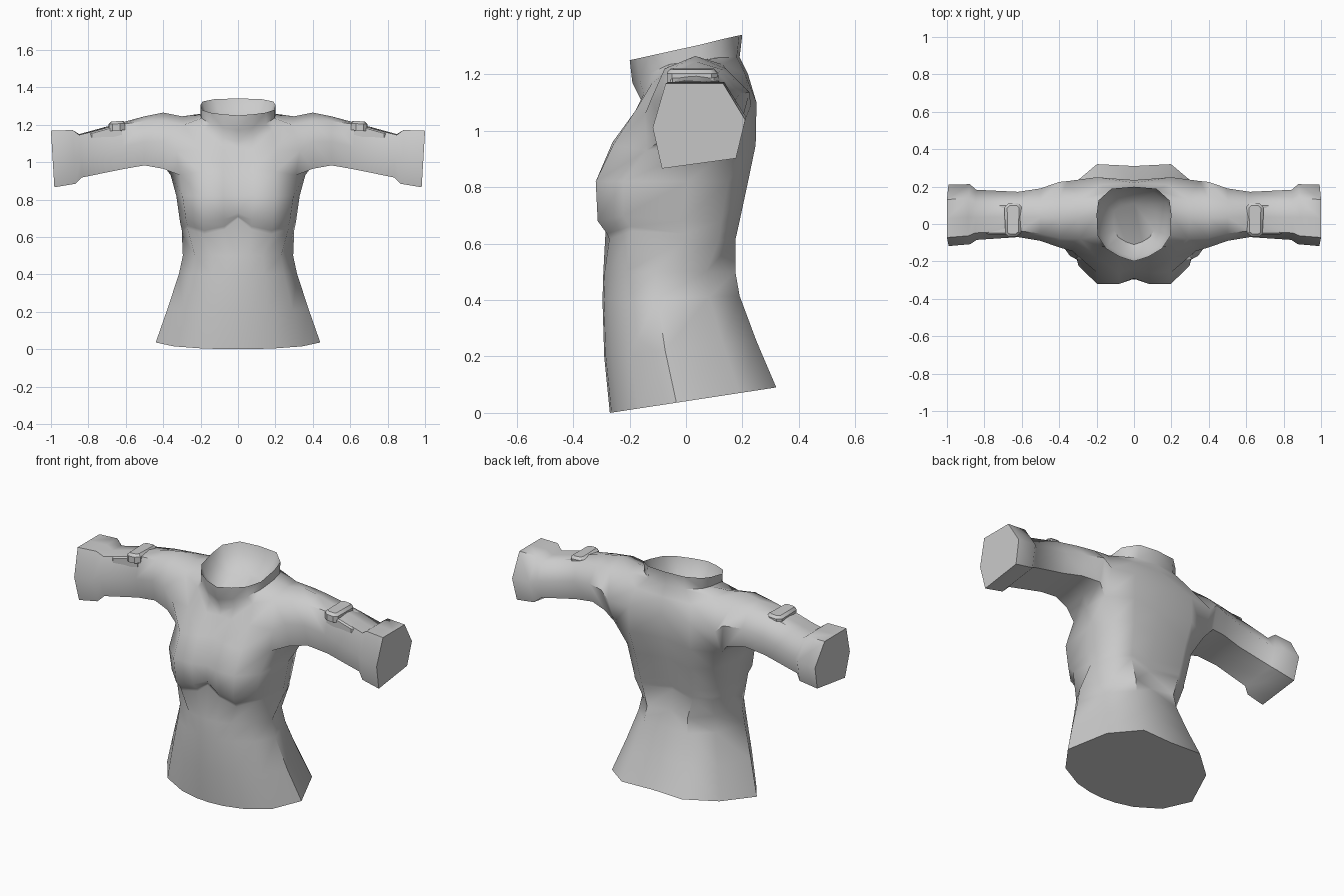
import bpy
import bmesh
import math
from mathutils import Vector

if "Cube" in bpy.data.objects:
    bpy.data.objects.remove(bpy.data.objects["Cube"], do_unlink=True)

fabric = bpy.data.materials.new("plain grey fabric")
fabric.use_nodes = True
grey = (0.6, 0.6, 0.6, 1)
fabric.diffuse_color = grey
fabric.node_tree.nodes["Principled BSDF"].inputs["Base Color"].default_value = grey


def finish(bm, name, angle):
    """Mirror the left half, turn the mesh into an object and shade it."""
    bmesh.ops.mirror(bm, geom=bm.verts[:] + bm.edges[:] + bm.faces[:],
                     axis='X', merge_dist=0.001)
    bmesh.ops.recalc_face_normals(bm, faces=bm.faces[:])
    mesh = bpy.data.meshes.new(name)
    bm.to_mesh(mesh)
    bm.free()
    mesh.materials.append(fabric)
    obj = bpy.data.objects.new(name, mesh)
    bpy.context.scene.collection.objects.link(obj)
    bpy.ops.object.select_all(action='DESELECT')
    obj.select_set(True)
    bpy.context.view_layer.objects.active = obj
    bpy.ops.object.shade_smooth_by_angle(angle=math.radians(angle))
    return obj


def bridge(bm, low, high, closed=False):
    """Join two rows of vertices with quads."""
    count = len(low)
    for i in range(count if closed else count - 1):
        j = (i + 1) % count
        bm.faces.new((low[i], low[j], high[j], high[i]))


# Half outlines from front centre round to back centre: (width, depth) shares
BELLY = [(0, 0), (.2, .01), (.45, .05), (.78, .17),
         (1, .4), (.8, .78), (.45, 1), (0, 1)]
BUST = [(0, 0), (.24, 0), (.6, 0), (.9, .18),
        (1, .6), (.85, .87), (.55, 1), (0, 1)]


def outline(shape, z, slope, width, front, back, dent, spine, lift):
    """Half a torso ring with optional cleavage and spine hollows."""
    points = []
    for i, (u, v) in enumerate(shape):
        y = front + v * (back - front)
        height = z + slope * (y - front)
        if i == 0:
            y += dent
            height += lift
        elif i == 1:
            height += lift * 0.3
        elif i == 3:
            height += lift * 0.35
        elif i == len(shape) - 1:
            y -= spine
        points.append(Vector((u * width, y, height)))
    return points


rings = [
    outline(BELLY, 0, .153, .44, -.27, .32, 0, .01, 0),
    outline(BELLY, .2, .1, .375, -.29, .25, 0, .01, 0),
    outline(BELLY, .4, .03, .315, -.296, .19, 0, .01, 0),
    outline(BELLY, .5, 0, .295, -.293, .175, 0, .03, 0),
    outline(BUST, .615, 0, .3, -.272, .175, -.01, .05, .085),
    outline(BUST, .635, 0, .3, -.28, .18, 0, .05, .075),
    outline(BUST, .68, 0, .31, -.313, .19, .02, .05, .05),
    outline(BUST, .82, 0, .33, -.32, .22, .03, .04, 0),
]

# Chest and shoulder rings around the arm opening
ARMPIT = [(0, -.235, .97), (.08, -.26, .96), (.2, -.258, .95), (.31, -.14, .93),
          (.36, .03, .93), (.35, .17, .94), (.2, .247, .95), (0, .21, .95)]
CHEST = [(0, -.17, 1.07), (.08, -.18, 1.07), (.2, -.18, 1.07), (.33, -.145, 1.06),
         (.36, .03, 1.08), (.35, .23, 1.09), (.2, .25, 1.1), (0, .235, 1.1)]
SHOULDER = [(0, -.16, 1.11), (.08, -.15, 1.13), (.18, -.12, 1.17), (.29, -.08, 1.2),
            (.3, .03, 1.245), (.29, .13, 1.235), (.18, .21, 1.2), (0, .22, 1.2)]
NECK = [(0, -.19, 1.17), (.08, -.165, 1.185), (.15, -.125, 1.205), (.195, -.06, 1.235),
        (.2, .05, 1.25), (.19, .12, 1.26), (.12, .18, 1.26), (0, .19, 1.26)]

body = bmesh.new()
rings += [[Vector(p) for p in ring] for ring in (ARMPIT, CHEST, SHOULDER, NECK)]

# Collar rim, tilted up towards the back
collar = []
for p in rings[-1]:
    y = p.y * 1.05
    collar.append(Vector((p.x, y, 1.34 - .9 * (y - .2) ** 2 + .15 * (y - .2) * (y < .2))))
for p in collar:
    p.z = max(p.z, 1.25 + .22 * (p.y + .2))
rings.append(collar)

# Hollow inside the collar
for size, drop in ((.9, .06), (.55, .13)):
    rings.append([Vector((p.x * size, p.y * size, p.z - drop)) for p in collar])

rows = [[body.verts.new(p) for p in ring] for ring in rings]
for low, high in zip(rows, rows[1:]):
    bridge(body, low, high)
body.faces.new(rows[0])
body.faces.new(rows[-1])

# Open the side for the sleeve
armpit, chest, shoulder = rows[8:11]
opening = [armpit[3], armpit[4], armpit[5], chest[5],
           shoulder[5], shoulder[4], shoulder[3], chest[3]]
bmesh.ops.delete(body, geom=[chest[4]], context='VERTS')

# Sleeve and flared cuff: x, bottom, top, front, back, roundness of the top
SECTION = [(.1, 0), (.5, .06), (.9, .12), (1, .57), (.76, 1), (.45, 1), (.14, 1), (0, .48)]
SLEEVE = [
    (.4, .965, 1.265, -.125, .225, .15),
    (.5, .983, 1.245, -.09, .19, .1),
    (.62, .962, 1.213, -.07, .172, .04),
    (.84, .918, 1.15, -.085, .183, .02),
    (.875, .885, 1.172, -.108, .213, 0),
    (.99, .866, 1.168, -.118, .21, 0),
]
previous = opening
for x, bottom, top, front, back, droop in SLEEVE:
    ring = []
    for i, (u, v) in enumerate(SECTION):
        if i in (4, 6):
            v -= droop
        z = bottom + v * (top - bottom)
        lean = .06 * (z - 1.0) if x > .8 else 0
        ring.append(body.verts.new((x + lean, front + u * (back - front), z)))
    bridge(body, previous, ring, closed=True)
    previous = ring
body.faces.new(previous)
finish(body, "shirt_body", 50)


def plate(name, shape, top, thickness, bevel):
    """A slab over a flat outline, its top following a height rule."""
    bm = bmesh.new()
    upper = [bm.verts.new((x, y, top(x))) for x, y in shape]
    lower = [bm.verts.new((x, y, top(x) - thickness)) for x, y in shape]
    bm.faces.new(upper)
    bm.faces.new(lower)
    bridge(bm, lower, upper, closed=True)
    rim = [e for e in bm.edges if all(v in upper for v in e.verts)]
    bmesh.ops.bevel(bm, geom=rim, offset=bevel, segments=1, affect='EDGES')
    finish(bm, name, 35)


# Sloping patch and raised tab on each upper sleeve
plate("sleeve_patches",
      [(.62, -.055), (.78, -.055), (.815, -.03), (.815, .05), (.72, .108), (.62, .108)],
      lambda x: 1.207 - .28 * (x - .62), .06, .008)
plate("sleeve_tabs",
      [(.605, -.05), (.63, -.068), (.67, -.068), (.69, -.05),
       (.692, .09), (.67, .112), (.62, .112), (.6, .09)],
      lambda x: 1.222 - .06 * (x - .6), .05, .014)
